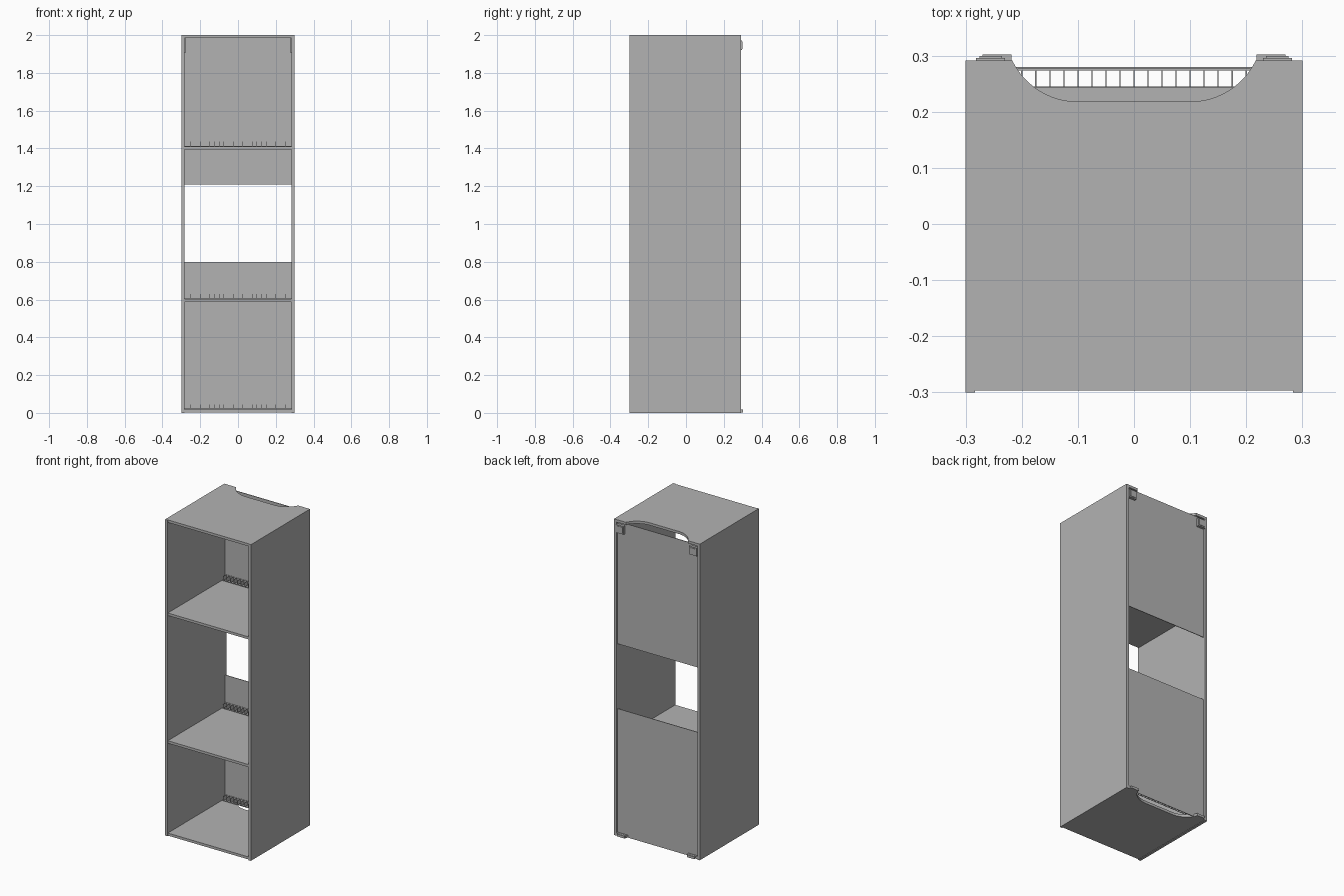
import bpy, bmesh, math

old = bpy.data.objects.get("Cube")
if old:
    bpy.data.objects.remove(old, do_unlink=True)

grey = bpy.data.materials.new("plain_grey")
grey.use_nodes = True
colour = (0.45, 0.45, 0.45, 1)
grey.diffuse_color = colour
grey.node_tree.nodes["Principled BSDF"].inputs["Base Color"].default_value = colour

T = 0.016            # board thickness
INNER = 0.283        # inner face of the sides
FRONT, BACK = -0.3, 0.291
PANEL = 0.276        # front face of the back panels


def finish(name, bm):
    mesh = bpy.data.meshes.new(name)
    bmesh.ops.recalc_face_normals(bm, faces=bm.faces)
    bm.to_mesh(mesh)
    bm.free()
    mesh.materials.append(grey)
    obj = bpy.data.objects.new(name, mesh)
    bpy.context.collection.objects.link(obj)
    return obj


def add_box(bm, x0, x1, y0, y1, z0, z1):
    verts = bmesh.ops.create_cube(bm, size=1)["verts"]
    for v in verts:
        v.co.x = x1 if v.co.x > 0 else x0
        v.co.y = y1 if v.co.y > 0 else y0
        v.co.z = z1 if v.co.z > 0 else z0


def box(name, *limits):
    bm = bmesh.new()
    add_box(bm, *limits)
    return finish(name, bm)


def notched_board(name, z):
    """Horizontal board with a curved cable opening in its rear edge."""
    r, flat, depth = 0.13, 0.1, 0.218
    end = math.acos((depth + r - BACK) / r)
    arc = [(flat + r * math.sin(end * i / 12), depth + r - r * math.cos(end * i / 12))
           for i in range(13)]
    half = arc + [(INNER, BACK), (INNER, FRONT + 0.003)]
    outline = half + [(-x, y) for x, y in reversed(half)]
    bm = bmesh.new()
    face = bm.faces.new([bm.verts.new((x, y, z)) for x, y in outline])
    up = bmesh.ops.extrude_face_region(bm, geom=[face])["geom"]
    for v in up:
        if isinstance(v, bmesh.types.BMVert):
            v.co.z += T
    return finish(name, bm)


# Side boards, top and bottom
for side, s in (("left", 1), ("right", -1)):
    xs = sorted((s * INNER, s * 0.3))
    box(side + "_side", *xs, FRONT, BACK, 0, 2)
notched_board("top_board", 2 - T)
notched_board("bottom_board", 0.003)

# Shelves stop short of the back for ventilation
for name, z in (("lower_shelf", 0.587), ("upper_shelf", 1.395)):
    box(name, -INNER, INNER, FRONT + 0.003, 0.243, z, z + T)

# Back panels with an open gap between them
box("lower_back_panel", -INNER, INNER, PANEL, PANEL + 0.004, 0.003, 0.8)
box("upper_back_panel", -INNER, INNER, PANEL, PANEL + 0.004, 1.21, 1.985)

# Ventilation grilles of upright fins
for name, z in (("bottom", 0.019), ("lower", 0.603), ("upper", 1.411)):
    bm = bmesh.new()
    for i in range(-11, 12):
        add_box(bm, i * 0.025 - 0.001, i * 0.025 + 0.001, 0.243, PANEL, z, z + 0.026)
    add_box(bm, -INNER, INNER, PANEL - 0.002, PANEL, z, z + 0.026)
    add_box(bm, -INNER, INNER, 0.243, 0.245, z, z + 0.003)
    finish(name + "_grille", bm)

# Hanging brackets and foot spacers at the rear corners
for side, s in (("left", 1), ("right", -1)):
    def pair(a, b):
        return sorted((s * a, s * b))
    box(side + "_bracket", *pair(0.23, 0.282), PANEL + 0.004, 0.296, 1.92, 1.972)
    box(side + "_bracket_cover", *pair(0.235, 0.275), 0.296, 0.299, 1.927, 1.965)
    box(side + "_bracket_cheek", *pair(0.278, INNER), 0.255, PANEL, 1.905, 1.984)
    box(side + "_spacer", *pair(0.218, 0.27), PANEL + 0.004, 0.302, 0.003, 0.018)
